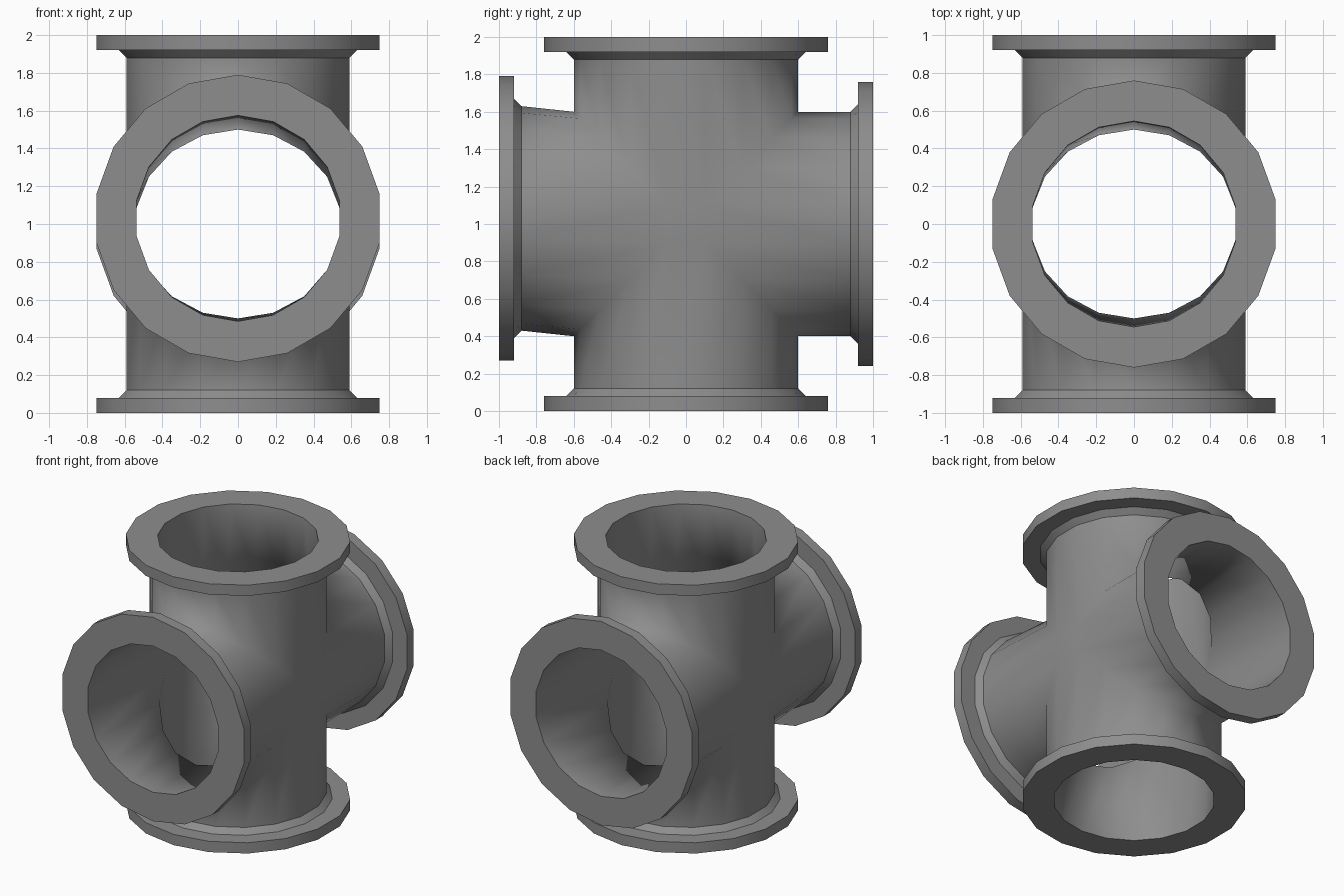
import bpy, bmesh
from math import sin, cos, pi
from mathutils import Vector

old = bpy.data.objects.get("Cube")
if old:
    bpy.data.objects.remove(old, do_unlink=True)

SIDES = 18
CENTRE = Vector((0, 0, 1))
X = Vector((1, 0, 0))

grey = bpy.data.materials.new("cast_iron_grey")
grey.use_nodes = True
colour = (0.27, 0.27, 0.27, 1)
grey.diffuse_color = colour
grey.node_tree.nodes["Principled BSDF"].inputs["Base Color"].default_value = colour

# Section of one arm: (distance along the arm, radius)
PROFILE = [(0.88, 0.60), (0.92, 0.64), (0.92, 0.76), (1.0, 0.76), (1.0, 0.545)]

bm = bmesh.new()


def ring(points):
    return [bm.verts.new(CENTRE + p) for p in points]


def mitre(axis, side, width, height):
    """Ring where an arm meets its neighbours on the diagonal planes."""
    pts = []
    for i in range(SIDES):
        t = 2 * pi * i / SIDES
        h = height * cos(t)
        pts.append(X * width * sin(t) + side * h + axis * abs(h))
    return ring(pts)


def circle(axis, side, dist, radius, shift):
    return ring([X * radius * sin(2 * pi * i / SIDES)
                 + side * radius * cos(2 * pi * i / SIDES)
                 + axis * dist + shift for i in range(SIDES)])


def arm(axis, side, shift):
    """Pipe, collar, flange and bore of one arm."""
    rings = [mitre(axis, side, 0.60, 0.60)]
    rings += [circle(axis, side, d, r, shift) for d, r in PROFILE]
    rings.append(mitre(axis, side, 0.545, 0.50))
    for a, b in zip(rings, rings[1:]):
        for i in range(SIDES):
            j = (i + 1) % SIDES
            # the strip across the side of the pipe is closed by a shared square
            bm.faces.new((a[i], a[j], b[j], b[i]))


# Four arms; the front one rises slightly
Y, Z = Vector((0, 1, 0)), Vector((0, 0, 1))
none = Vector((0, 0, 0))
arm(Z, Y, none)
arm(-Z, Y, none)
arm(Y, Z, none)
arm(-Y, Z, Z * 0.03)

# Small squares closing the crossing, outside and inside, on both sides
c = cos(4 * 2 * pi / SIDES)
s = sin(4 * 2 * pi / SIDES)
for width, height in ((0.60, 0.60), (0.545, 0.50)):
    for sx in (-1, 1):
        h = height * c
        bm.faces.new(ring([Vector((sx * width * s, y * h, z * h))
                           for y, z in ((-1, -1), (1, -1), (1, 1), (-1, 1))]))

bmesh.ops.remove_doubles(bm, verts=bm.verts, dist=0.0005)
bmesh.ops.recalc_face_normals(bm, faces=bm.faces)

# Smooth crossing, crisp collar and flange edges
for f in bm.faces:
    f.smooth = True
for e in bm.edges:
    reach = min(max(abs(v.co.y), abs(v.co.z - 1)) for v in e.verts)
    if reach > 0.85 and e.calc_face_angle(0) > 0.55:
        e.smooth = False

mesh = bpy.data.meshes.new("cross_pipe")
bm.to_mesh(mesh)
bm.free()
mesh.materials.append(grey)
pipe = bpy.data.objects.new("cross_pipe", mesh)
bpy.context.collection.objects.link(pipe)
